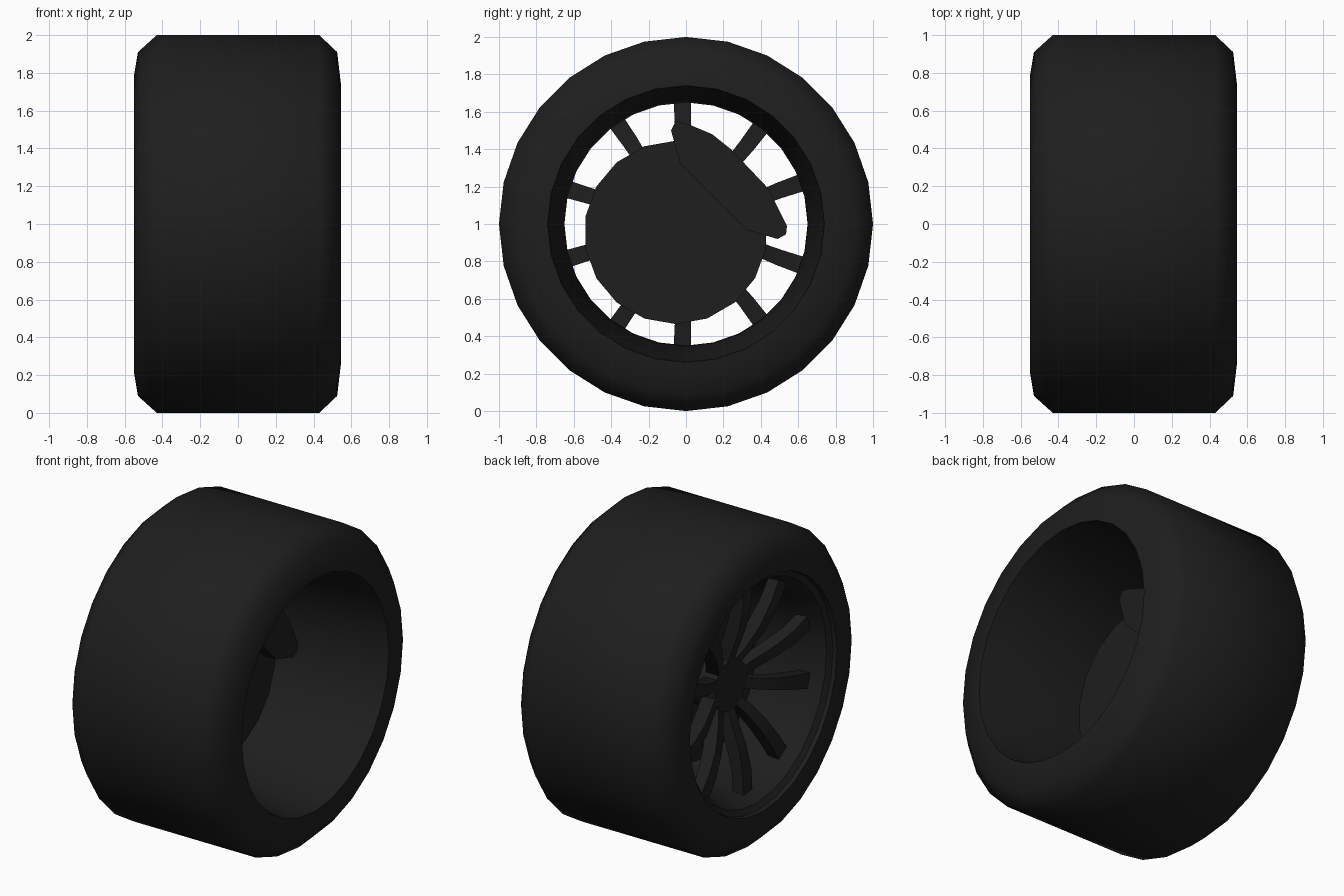
import bpy, bmesh, math
from mathutils import Vector

if "Cube" in bpy.data.objects:
    bpy.data.objects.remove(bpy.data.objects["Cube"])

SEG = 28
mat = bpy.data.materials.new("dark_rubber")
mat.diffuse_color = (0.013, 0.013, 0.013, 1)
mat.use_nodes = True
mat.node_tree.nodes["Principled BSDF"].inputs["Base Color"].default_value = mat.diffuse_color


def finish(name, bm, smooth=None):
    bmesh.ops.recalc_face_normals(bm, faces=bm.faces)
    me = bpy.data.meshes.new(name)
    bm.to_mesh(me)
    bm.free()
    me.materials.append(mat)
    ob = bpy.data.objects.new(name, me)
    bpy.context.collection.objects.link(ob)
    if smooth:
        bpy.ops.object.select_all(action='DESELECT')
        ob.select_set(True)
        bpy.context.view_layer.objects.active = ob
        bpy.ops.object.shade_smooth_by_angle(angle=math.radians(smooth))
    return ob


def lathe(name, profile, seg=SEG, cy=0.0, cz=1.0, closed=False, cap=False, smooth=40):
    """Spin (x, radius) points about an axis parallel to x."""
    bm = bmesh.new()
    rings = []
    for x, r in profile:
        rings.append([bm.verts.new((x, cy + r * math.sin(2 * math.pi * i / seg),
                                    cz + r * math.cos(2 * math.pi * i / seg)))
                      for i in range(seg)])
    pairs = list(zip(rings, rings[1:]))
    if closed:
        pairs.append((rings[-1], rings[0]))
    for a, b in pairs:
        for i in range(seg):
            j = (i + 1) % seg
            bm.faces.new((a[i], a[j], b[j], b[i]))
    if cap:
        bm.faces.new(rings[0])
        bm.faces.new(rings[-1])
    return finish(name, bm, smooth)


# Tyre and rim barrel share one closed cross-section edge at the bead
lathe("tyre", [(-0.545, 0.74), (-0.55, 0.79), (-0.53, 0.91), (-0.43, 1.0),
               (0.43, 1.0), (0.525, 0.91), (0.545, 0.74)], smooth=60)
lathe("rim_barrel", [(-0.545, 0.74), (-0.52, 0.735), (-0.50, 0.70), (-0.42, 0.665),
                     (-0.30, 0.65), (0.52, 0.735), (0.545, 0.74)], smooth=30)

# Hub
lathe("hub", [(-0.10, 0.16), (-0.29, 0.17), (-0.315, 0.16)], seg=20, cap=True)

# Brake disc, slightly off the wheel axis
lathe("brake_disc", [(-0.11, 0.49), (-0.04, 0.49)], seg=18, cy=-0.055, cz=0.955, cap=True)

# Brake caliper: outline in (y, z) extruded along x
outline = [(-0.08, 1.50), (-0.055, 1.55), (0.02, 1.53), (0.14, 1.48), (0.24, 1.40),
           (0.44, 1.19), (0.49, 1.09), (0.54, 0.99), (0.535, 0.945), (0.49, 0.92),
           (0.32, 0.97), (-0.03, 1.32)]
bm = bmesh.new()
face = bm.faces.new([bm.verts.new((-0.18, y, z)) for y, z in outline])
ext = bmesh.ops.extrude_face_region(bm, geom=[face])
bmesh.ops.translate(bm, vec=(0.225, 0, 0),
                    verts=[v for v in ext["geom"] if isinstance(v, bmesh.types.BMVert)])
finish("brake_caliper", bm, 30)

# Spokes: five diverging pairs, dished towards the rim
# (radial, sideways, front x, half width, depth)
path = [(0.11, 0.045, -0.30, 0.03, 0.09), (0.22, 0.075, -0.345, 0.032, 0.09),
        (0.36, 0.125, -0.395, 0.037, 0.09), (0.50, 0.18, -0.42, 0.043, 0.08),
        (0.63, 0.225, -0.42, 0.047, 0.07)]
bm = bmesh.new()
for k in range(5):
    a = math.radians(72 * k)
    u = Vector((0, math.cos(a), math.sin(a)))
    for side in (-1, 1):
        w = Vector((0, -math.sin(a), math.cos(a))) * side
        d = (u * 0.52 + w * 0.18).normalized()
        n = Vector((1, 0, 0)).cross(d)
        rings = []
        for r, s, x, h, t in path:
            c = Vector((0, 0, 1)) + u * r + w * s
            rings.append([bm.verts.new(c + n * q + Vector((x + e, 0, 0)))
                          for q, e in ((-h, 0), (h, 0), (h, t), (-h, t))])
        for p, q in zip(rings, rings[1:]):
            for i in range(4):
                j = (i + 1) % 4
                bm.faces.new((p[i], p[j], q[j], q[i]))
        bm.faces.new(rings[0])
        bm.faces.new(rings[-1])
finish("spokes", bm, 30)
